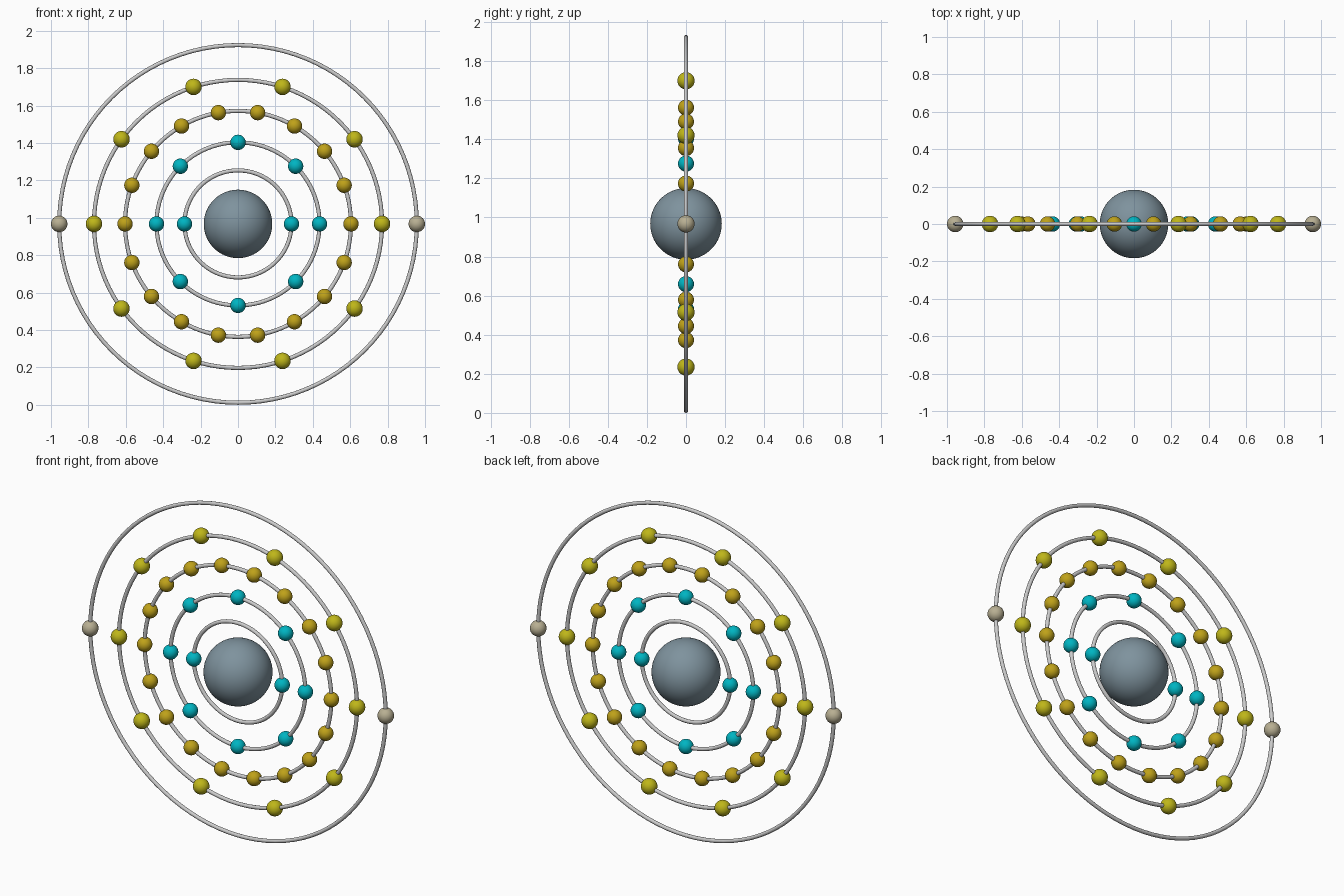
import bpy
from math import pi, cos, sin

if "Cube" in bpy.data.objects:
    bpy.data.objects.remove(bpy.data.objects["Cube"])

CZ = 0.967  # height of the atom centre


def material(name, rgb):
    m = bpy.data.materials.new(name)
    m.diffuse_color = (*rgb, 1)
    m.use_nodes = True
    m.node_tree.nodes["Principled BSDF"].inputs["Base Color"].default_value = m.diffuse_color
    return m


def finish(name, mat=None):
    o = bpy.context.object
    o.name = name
    bpy.ops.object.shade_smooth()
    if mat:
        o.data.materials.append(mat)
    return o


def ball(name, r, x, z, mat, seg=32):
    bpy.ops.mesh.primitive_uv_sphere_add(segments=seg, ring_count=seg // 2,
                                         radius=r, location=(x, 0, z))
    return finish(name, mat)


slate = material("slate", (0.21, 0.29, 0.34))
teal = material("teal", (0.0, 0.46, 0.54))
amber = material("amber", (0.52, 0.36, 0.01))
yellow = material("yellow", (0.52, 0.47, 0.01))
beige = material("beige", (0.48, 0.43, 0.29))

# nucleus
ball("nucleus", 0.183, 0, CZ, slate, 64)

# shells: ring radius, electron count, electron radius, colour
shells = [
    (0.286, 2, 0.041, teal),
    (0.436, 8, 0.041, teal),
    (0.604, 18, 0.041, amber),
    (0.770, 10, 0.044, yellow),
    (0.956, 2, 0.044, beige),
]
for i, (R, n, r, mat) in enumerate(shells, 1):
    # orbit ring standing in the xz plane
    bpy.ops.mesh.primitive_torus_add(major_radius=R, minor_radius=0.011,
                                     major_segments=96, minor_segments=12,
                                     location=(0, 0, CZ), rotation=(pi / 2, 0, 0))
    finish(f"orbit_ring_{i}")
    # electrons evenly spaced on the ring
    for k in range(n):
        a = 2 * pi * k / n
        ball(f"electron_{i}_{k + 1}", r, R * cos(a), CZ + R * sin(a), mat)
